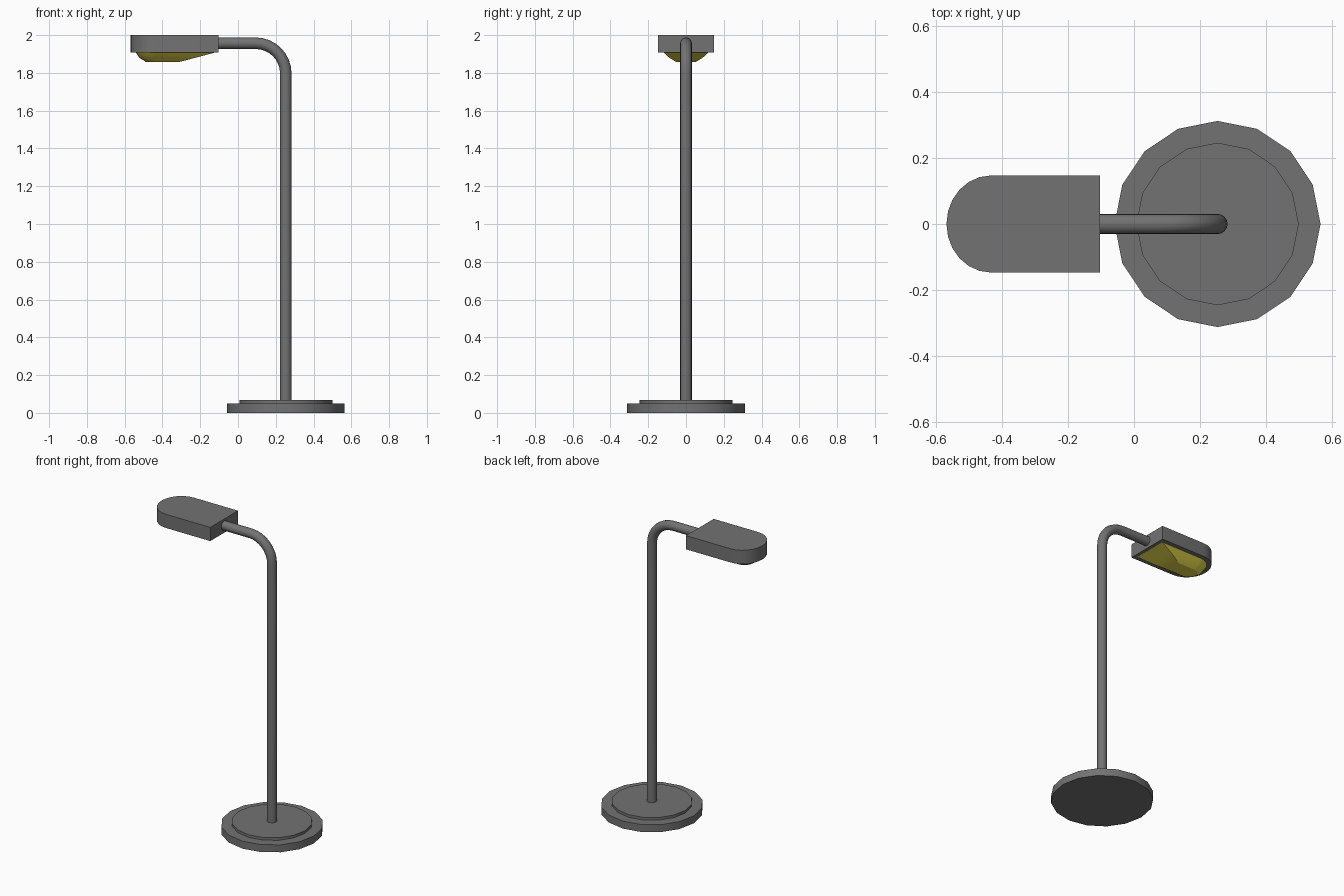
import bpy, bmesh, math

if "Cube" in bpy.data.objects:
    bpy.data.objects.remove(bpy.data.objects["Cube"])


def material(name, rgb):
    m = bpy.data.materials.new(name)
    m.diffuse_color = (*rgb, 1)
    m.use_nodes = True
    m.node_tree.nodes["Principled BSDF"].inputs["Base Color"].default_value = m.diffuse_color
    return m


GREY = material("dark grey metal", (0.17, 0.17, 0.17))
YELLOW = material("warm yellow lens", (0.88, 0.77, 0.08))
POLE_X = 0.253


def loft(name, rings, mat):
    """Skin a list of equal-sized rings and cap both ends."""
    bm = bmesh.new()
    loops = [[bm.verts.new(p) for p in ring] for ring in rings]
    n = len(loops[0])
    for a, b in zip(loops, loops[1:]):
        for i in range(n):
            j = (i + 1) % n
            bm.faces.new((a[i], a[j], b[j], b[i]))
    bm.faces.new(loops[0])
    bm.faces.new(loops[-1])
    bmesh.ops.recalc_face_normals(bm, faces=bm.faces)
    me = bpy.data.meshes.new(name)
    bm.to_mesh(me)
    bm.free()
    me.materials.append(mat)
    ob = bpy.data.objects.new(name, me)
    bpy.context.collection.objects.link(ob)
    bpy.ops.object.select_all(action='DESELECT')
    ob.select_set(True)
    bpy.context.view_layer.objects.active = ob
    bpy.ops.object.shade_smooth_by_angle(angle=math.radians(30))
    return ob


def circle(r, z, n=16):
    return [(POLE_X + r * math.cos(2 * math.pi * i / n),
             r * math.sin(2 * math.pi * i / n), z) for i in range(n)]


def d_shape(x_square, x_round, half, depth, z, n=12):
    """Square at +x, elliptical nose of the given depth at -x."""
    pts = [(x_square, -half, z), (x_square, half, z)]
    for i in range(n + 1):
        a = math.pi * i / n
        pts.append((x_round + depth - depth * math.sin(a), half * math.cos(a), z))
    return pts


# stepped round base
loft("base_plate", [circle(0.312, 0), circle(0.312, 0.05)], GREY)
loft("base_step", [circle(0.246, 0.05), circle(0.246, 0.068)], GREY)

# pole: straight up, quarter bend, then horizontal into the head
R, TOP_Z, r = 0.16, 1.957, 0.0305
path = [(POLE_X, 0.06, 0)]
for i in range(9):
    a = math.pi / 2 * i / 8
    path.append((POLE_X - R + R * math.cos(a), TOP_Z - R + R * math.sin(a), a))
path.append((-0.12, TOP_Z, math.pi / 2))
rings = []
for x, z, a in path:
    ring = []
    for k in range(16):
        t = 2 * math.pi * k / 16
        u = r * math.cos(t)
        ring.append((x + u * math.cos(a), r * math.sin(t), z + u * math.sin(a)))
    rings.append(ring)
loft("pole", rings, GREY)

# lamp head housing
loft("lamp_head", [d_shape(-0.103, -0.568, 0.147, 0.135, z) for z in (1.908, 2.0)], GREY)

# bulging lens under the head
loft("lens", [
    d_shape(-0.125, -0.540, 0.118, 0.108, 1.912),
    d_shape(-0.125, -0.540, 0.118, 0.108, 1.907),
    d_shape(-0.225, -0.522, 0.088, 0.085, 1.880),
    d_shape(-0.310, -0.487, 0.052, 0.052, 1.858),
], YELLOW)
